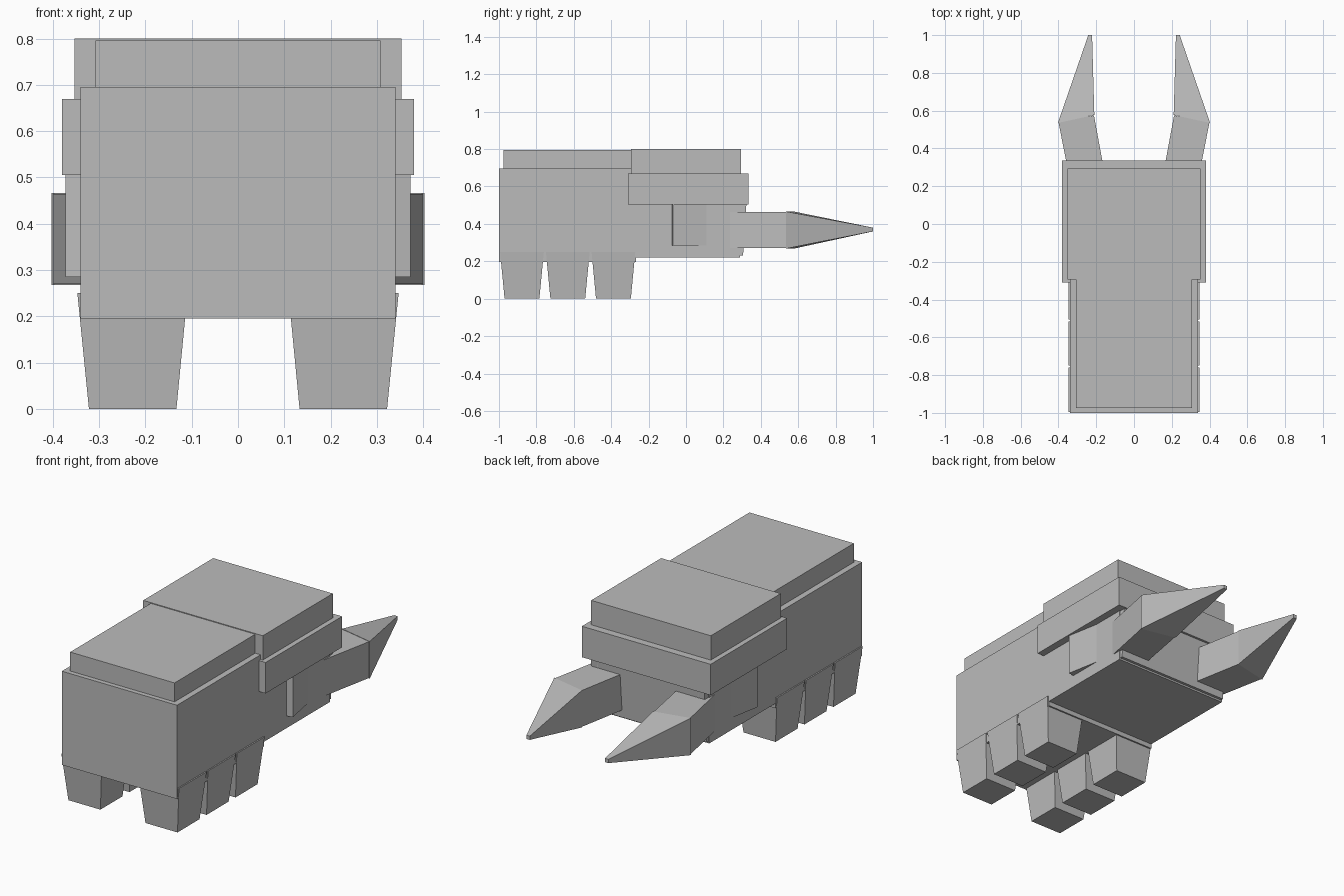
import bpy
from mathutils import Vector

cube = bpy.data.objects.get("Cube")
if cube:
    bpy.data.objects.remove(cube, do_unlink=True)

GREY = (0.5, 0.5, 0.5, 1.0)
grey = bpy.data.materials.new("plain grey")
grey.use_nodes = True
grey.diffuse_color = GREY
grey.node_tree.nodes["Principled BSDF"].inputs["Base Color"].default_value = GREY


def hexahedron(name, start, end):
    """Solid joining two four-cornered rings."""
    faces = [(3, 2, 1, 0), (4, 5, 6, 7)]
    faces += [(i, (i + 1) % 4, (i + 1) % 4 + 4, i + 4) for i in range(4)]
    mesh = bpy.data.meshes.new(name)
    mesh.from_pydata(start + end, [], faces)
    mesh.materials.append(grey)
    obj = bpy.data.objects.new(name, mesh)
    bpy.context.collection.objects.link(obj)
    return obj


def level_ring(x0, x1, y0, y1, z):
    return [(x0, y0, z), (x1, y0, z), (x1, y1, z), (x0, y1, z)]


def block(name, half_x, y0, y1, z0, z1, slant=0):
    """Box centred on x; slant pushes its top back edge along y."""
    return hexahedron(name, level_ring(-half_x, half_x, y0, y1, z0),
                      level_ring(-half_x, half_x, y0, y1 + slant, z1))


def upright_ring(inner, outer, z0, z1):
    """Ring standing on the plan line from inner to outer."""
    return [(*inner, z0), (*inner, z1), (*outer, z1), (*outer, z0)]


def mirrored(obj):
    mod = obj.modifiers.new("Mirror", 'MIRROR')
    mod.use_mirror_merge = False
    mod.use_clip = False
    return obj


# Body and its raised back
block("body", 0.34, -1.0, -0.268, 0.195, 0.695)
block("back_plate", 0.308, -0.975, -0.28, 0.68, 0.796)

# Head with brow and crown
block("head", 0.34, -0.29, 0.29, 0.22, 0.52)
block("face_plate", 0.335, 0.2, 0.305, 0.23, 0.51, slant=0.018)
block("brow", 0.38, -0.31, 0.335, 0.505, 0.67)
block("crown", 0.353, -0.295, 0.295, 0.66, 0.80)

# Jaw roots, turned inward and sunk into the head
along = Vector((-0.18, 0.98))
across = Vector((-0.98, -0.18))
outer = Vector((0.373, -0.07))
inner = outer + across * 0.19
mirrored(hexahedron("jaw_root",
                    upright_ring(inner, outer, 0.285, 0.507),
                    upright_ring(inner + along * 0.4, outer + along * 0.4, 0.285, 0.507)))

# Mandibles, spreading outward and ending in points
mirrored(hexahedron("mandible",
                    upright_ring((0.137, 0.17), (0.327, 0.17), 0.27, 0.464),
                    upright_ring((0.212, 0.575), (0.40, 0.54), 0.27, 0.464)))
mirrored(hexahedron("mandible_tip",
                    upright_ring((0.21, 0.577), (0.403, 0.535), 0.268, 0.466),
                    upright_ring((0.222, 1.0), (0.242, 1.0), 0.36, 0.38)))

# Three pairs of tapered legs
for part, y in (("back", -0.388), ("middle", -0.632), ("front", -0.877)):
    mirrored(hexahedron(part + "_leg",
                        level_ring(0.133, 0.322, y - 0.093, y + 0.093, 0),
                        level_ring(0.109, 0.347, y - 0.117, y + 0.117, 0.25)))

# Consistent outward normals
import bmesh
for obj in bpy.context.collection.objects:
    if obj.type == 'MESH' and obj.data.materials and obj.data.materials[0] == grey:
        bm = bmesh.new()
        bm.from_mesh(obj.data)
        bmesh.ops.recalc_face_normals(bm, faces=bm.faces)
        bm.to_mesh(obj.data)
        bm.free()
